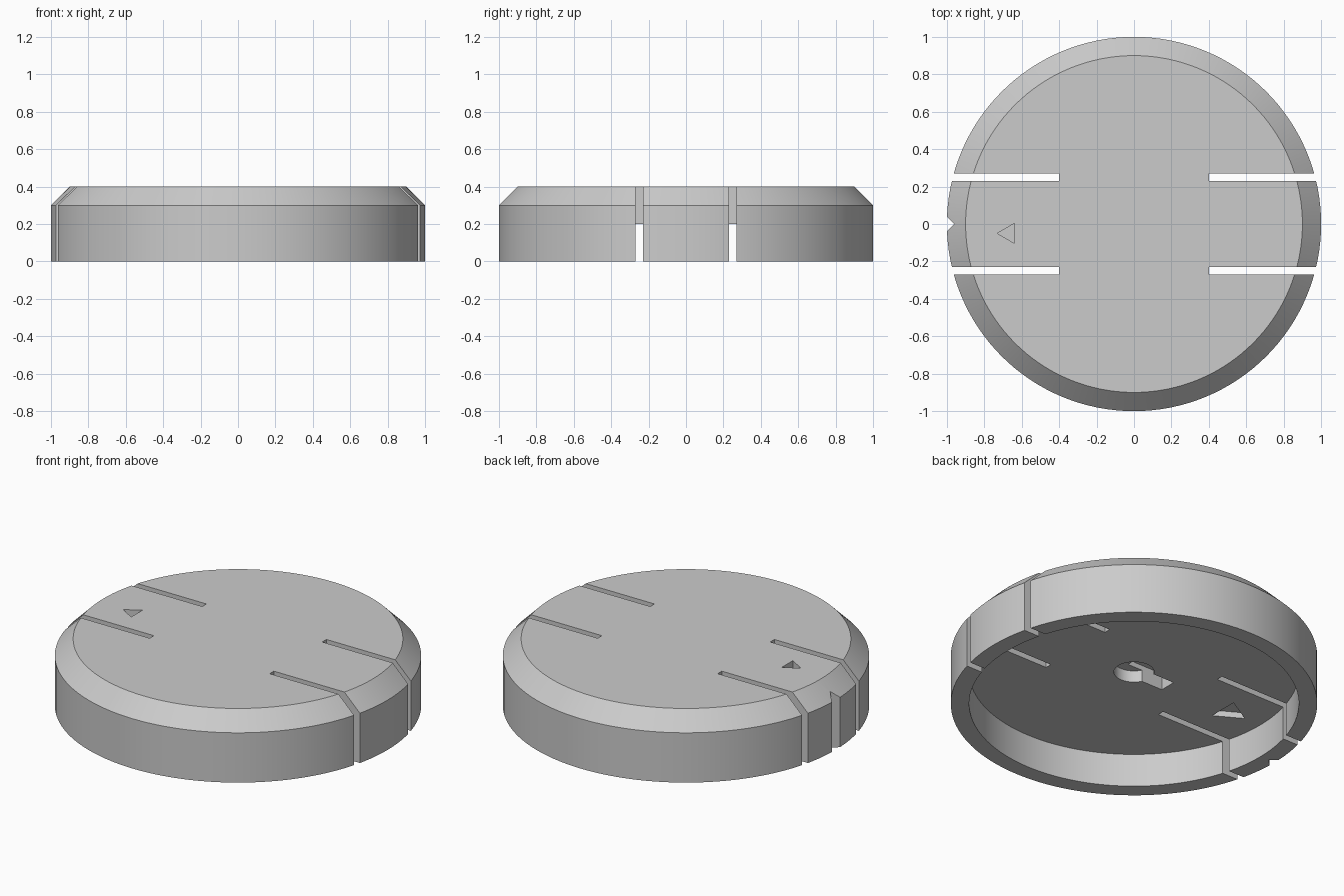
import bpy, bmesh, math

if "Cube" in bpy.data.objects:
    bpy.data.objects.remove(bpy.data.objects["Cube"])

SEG = 128


def new_object(name, bm):
    bmesh.ops.recalc_face_normals(bm, faces=bm.faces)
    mesh = bpy.data.meshes.new(name)
    bm.to_mesh(mesh)
    bm.free()
    ob = bpy.data.objects.new(name, mesh)
    bpy.context.collection.objects.link(ob)
    return ob


def lathe(name, profile):
    bm = bmesh.new()
    verts = [bm.verts.new((r, 0, z)) for r, z in profile]
    edges = [bm.edges.new(p) for p in zip(verts, verts[1:])]
    bmesh.ops.spin(bm, geom=verts + edges, axis=(0, 0, 1), cent=(0, 0, 0),
                   angle=2 * math.pi, steps=SEG, use_duplicate=False)
    bmesh.ops.remove_doubles(bm, verts=bm.verts, dist=1e-4)
    return new_object(name, bm)


def prism(name, points, z0, z1):
    bm = bmesh.new()
    face = bm.faces.new([bm.verts.new((x, y, z0)) for x, y in points])
    top = bmesh.ops.extrude_face_region(bm, geom=[face])
    moved = [v for v in top["geom"] if isinstance(v, bmesh.types.BMVert)]
    bmesh.ops.translate(bm, verts=moved, vec=(0, 0, z1 - z0))
    return new_object(name, bm)


def rect(x0, x1, y0, y1):
    return [(x0, y0), (x1, y0), (x1, y1), (x0, y1)]


def ngon(cx, cy, r, n):
    # First corner points towards -x
    a = [math.pi + 2 * math.pi * i / n for i in range(n)]
    return [(cx + r * math.cos(t), cy + r * math.sin(t)) for t in a]


# Hollow cap with bevelled top edge
cap = lathe("round_cap", [(0, .2), (.9, .2), (.9, 0), (1, 0),
                          (1, .3), (.9, .4), (0, .4)])

# Four slots that free the spring clips
cutters = []
for sx in (-1, 1):
    for sy in (-1, 1):
        xs = sorted((sx * .4, sx * 1.2))
        cutters.append(prism("clip_slot", rect(*xs, sy * .25 - .02, sy * .25 + .02), -.1, .5))

# Rim notch, arrow marks on both faces, keyhole recess underneath
cutters += [
    prism("rim_notch", ngon(-1, 0, .04, 4), -.1, .5),
    prism("top_arrow", ngon(-.67, -.05, .061, 3), .35, .5),
    prism("under_arrow", ngon(-.685, 0, .105, 3), .1, .235),
    prism("keyhole_round", ngon(0, 0, .11, 48), .1, .27),
    prism("keyhole_slot", rect(-.24, 0, -.05, .05), .1, .3),
]

for cutter in cutters:
    mod = cap.modifiers.new(cutter.name, "BOOLEAN")
    mod.operation = "DIFFERENCE"
    mod.solver = "EXACT"
    mod.object = cutter
    cutter.hide_render = True

# Bake the cuts, then smooth the round walls only
bpy.context.view_layer.update()
baked = bpy.data.meshes.new_from_object(
    cap.evaluated_get(bpy.context.evaluated_depsgraph_get()))
cap.modifiers.clear()
cap.data = baked
for cutter in cutters:
    bpy.data.objects.remove(cutter)

bpy.context.view_layer.objects.active = cap
cap.select_set(True)
bpy.ops.object.shade_smooth_by_angle(angle=math.radians(30))
